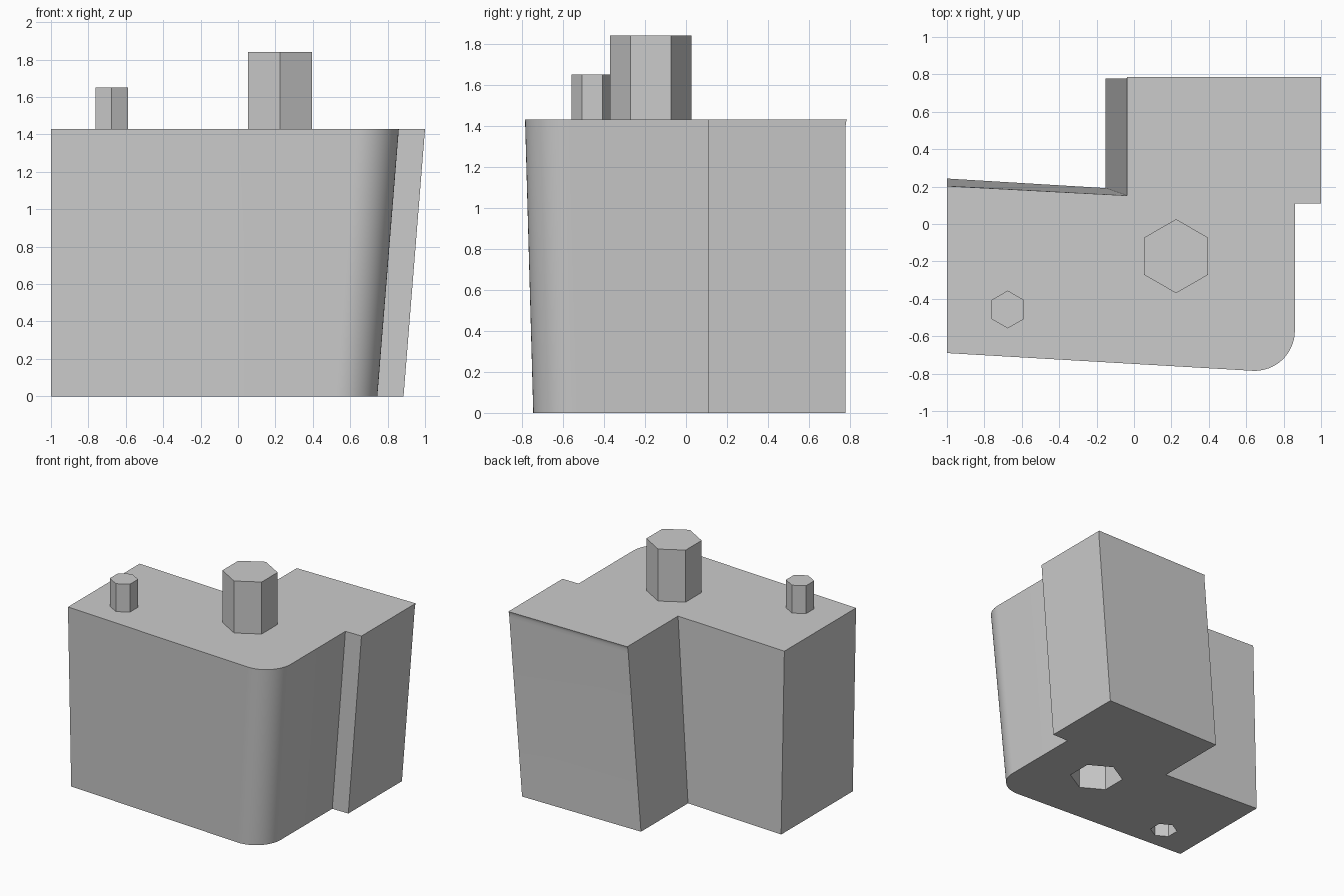
import bpy, bmesh
from math import cos, sin, radians

if "Cube" in bpy.data.objects:
    bpy.data.objects.remove(bpy.data.objects["Cube"])

grey = bpy.data.materials.new("plain grey")
grey.use_nodes = True
COLOUR = (0.6, 0.6, 0.6, 1)
grey.diffuse_color = COLOUR
grey.node_tree.nodes["Principled BSDF"].inputs["Base Color"].default_value = COLOUR

TOP = 1.43


def make_object(name, bm):
    bmesh.ops.recalc_face_normals(bm, faces=bm.faces)
    mesh = bpy.data.meshes.new(name)
    bm.to_mesh(mesh)
    bm.free()
    mesh.materials.append(grey)
    obj = bpy.data.objects.new(name, mesh)
    bpy.context.collection.objects.link(obj)
    return obj


def loft(name, rings):
    """Skin equal-length rings of points and cap both ends."""
    bm = bmesh.new()
    loops = [[bm.verts.new(p) for p in ring] for ring in rings]
    n = len(loops[0])
    for low, high in zip(loops, loops[1:]):
        for i in range(n):
            j = (i + 1) % n
            bm.faces.new((low[i], low[j], high[j], high[i]))
    bm.faces.new(loops[0][::-1])
    bm.faces.new(loops[-1])
    return make_object(name, bm)


def hex_prism(name, x, y, radius, z0, z1):
    corners = [(x + radius * sin(radians(60 * i)), y + radius * cos(radians(60 * i)))
               for i in range(6)]
    return loft(name, [[(px, py, z) for px, py in corners] for z in (z0, z1)])


def body_ring(z, flare):
    """Outline at height z: the walls lean as they rise."""
    t = z / TOP
    dx, dy = 0.115 * (1 - t), 0.04 * (1 - t)
    back = 0.778 + flare
    pts = [(-1, -0.69 + dy)]
    for i in range(17):                                   # rounded front corner
        a = radians(-93.2 + 93.2 * i / 16)
        pts.append((0.645 - dx + 0.215 * cos(a), -0.57 + dy + 0.215 * sin(a)))
    pts += [(0.86 - dx, 0.11), (1 - dx, 0.11), (1 - dx, back),
            (-0.037 - dx, back), (-0.037 - dx, 0.152 + dy), (-1, 0.203 + dy)]
    return [(x, y, z) for x, y in pts]


# Leaning body, with a fine lip along the top of the back wall
levels = [(0, 0), (TOP - 0.05, 0), (TOP - 0.025, 0.001), (TOP - 0.01, 0.003), (TOP, 0.007)]
body = loft("body", [body_ring(z, f) for z, f in levels])

# Hexagonal pegs on top and matching sockets underneath
for size, x, y, radius, height in (("large", 0.225, -0.172, 0.198, 0.41),
                                   ("small", -0.675, -0.457, 0.101, 0.22)):
    hex_prism(size + "_peg", x, y, radius, TOP, TOP + height)
    cutter = hex_prism(size + "_socket_cutter", x, y, radius, -0.1, height)
    cutter.hide_render = True
    cut = body.modifiers.new(size + " socket", 'BOOLEAN')
    cut.object = cutter
    cut.operation = 'DIFFERENCE'
    cut.solver = 'EXACT'
    bpy.context.view_layer.objects.active = body
    bpy.ops.object.modifier_apply(modifier=cut.name)
    bpy.data.objects.remove(cutter)

# Smooth the rounded corner, keep the other edges crisp
bpy.ops.object.select_all(action='DESELECT')
body.select_set(True)
bpy.context.view_layer.objects.active = body
bpy.ops.object.shade_smooth_by_angle(angle=radians(30))
